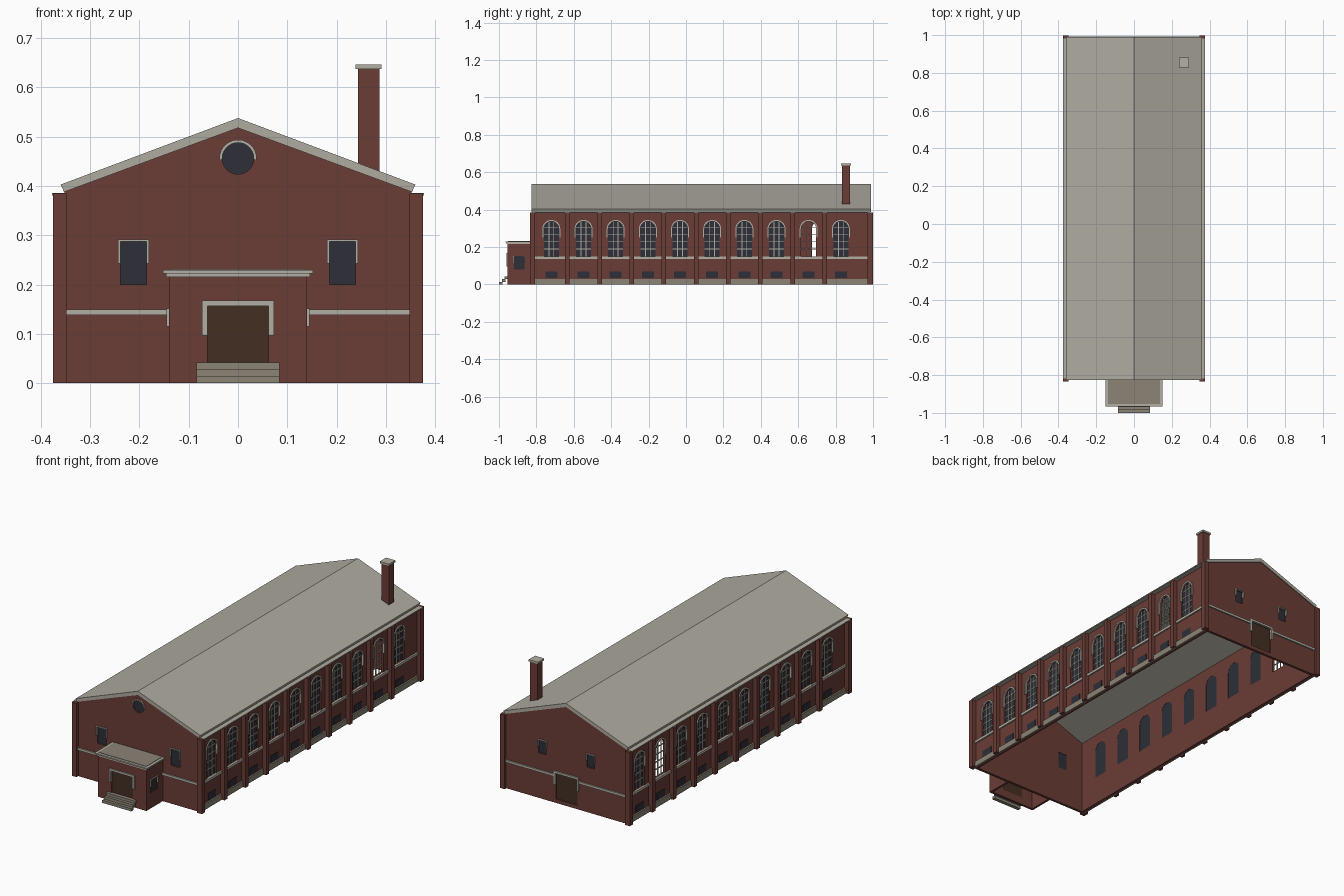
import bpy, bmesh
from math import sin, cos, pi
from mathutils import Matrix

cube = bpy.data.objects.get("Cube")
if cube:
    bpy.data.objects.remove(cube)


def material(name, rgb):
    m = bpy.data.materials.new(name)
    m.use_nodes = True
    m.diffuse_color = (*rgb, 1)
    m.node_tree.nodes["Principled BSDF"].inputs["Base Color"].default_value = (*rgb, 1)
    return m


BRICK = material("brick", (0.145, 0.046, 0.036))
STONE = material("pale stone", (0.45, 0.43, 0.37))
ROOF = material("roof grey", (0.43, 0.41, 0.355))
GLASS = material("dark glass", (0.026, 0.028, 0.040))
DOOR = material("door brown", (0.056, 0.028, 0.016))
CONCRETE = material("concrete", (0.26, 0.23, 0.18))

# Facade frames: u runs to the right, v up, w outward from the hall centre
YC, END, SIDE = 0.0825, 0.9025, 0.352


def facade(degrees):
    return (Matrix.Translation((0, YC, 0)) @ Matrix.Rotation(degrees * pi / 180, 4, "Z")
            @ Matrix.Rotation(pi / 2, 4, "X"))


FRONT, RIGHT, BACK, LEFT = [facade(a) for a in (0, 90, 180, -90)]


def panel(name, loops, w0, w1, mat, frame):
    """Extrude closed outlines (inner ones become holes) from w0 to w1."""
    curve = bpy.data.curves.new(name, "CURVE")
    curve.dimensions = "2D"
    curve.fill_mode = "BOTH"
    curve.extrude = (w1 - w0) / 2
    for loop in loops:
        s = curve.splines.new("POLY")
        s.points.add(len(loop) - 1)
        for p, (u, v) in zip(s.points, loop):
            p.co = (u, v, 0, 1)
        s.use_cyclic_u = True
    tmp = bpy.data.objects.new(name, curve)
    bpy.context.scene.collection.objects.link(tmp)
    deps = bpy.context.evaluated_depsgraph_get()
    mesh = bpy.data.meshes.new_from_object(tmp.evaluated_get(deps))
    bpy.data.objects.remove(tmp)
    mesh.transform(frame @ Matrix.Translation((0, 0, (w0 + w1) / 2)))
    bm = bmesh.new()
    bm.from_mesh(mesh)
    bmesh.ops.remove_doubles(bm, verts=bm.verts, dist=1e-5)
    bmesh.ops.recalc_face_normals(bm, faces=bm.faces)
    for f in bm.faces:
        f.smooth = False
    bm.to_mesh(mesh)
    bm.free()
    mesh.materials.clear()
    mesh.materials.append(mat)
    ob = bpy.data.objects.new(name, mesh)
    bpy.context.scene.collection.objects.link(ob)
    return ob


def rect(u0, u1, v0, v1):
    return [(u0, v0), (u1, v0), (u1, v1), (u0, v1)]


def arc(u, v, r, n=14, turn=pi):
    return [(u + r * cos(turn * i / n), v + r * sin(turn * i / n)) for i in range(n + 1)]


def arched(u, r, v0, spring):
    return [(u - r, v0), (u + r, v0)] + arc(u, spring, r)


def arch_band(u, r0, r1, v0, spring):
    inner = [(u + r0, v0)] + arc(u, spring, r0) + [(u - r0, v0)]
    outer = [(u + r1, v0)] + arc(u, spring, r1) + [(u - r1, v0)]
    return outer + inner[::-1]


def hood(u0, u1, low, top, t):
    """Square surround: two short legs and a lintel around an opening."""
    return [(u0 - t, low), (u0, low), (u0, top), (u1, top), (u1, low),
            (u1 + t, low), (u1 + t, top + t), (u0 - t, top + t)]


# Long side walls; the left wall is the right one turned half round
BAY, FIRST, SPRING, SILL, HALF = 0.172, -0.8025, 0.297, 0.15, 0.04
bays = [FIRST + BAY * i for i in range(10)]
piers = [u + BAY / 2 for u in bays[:-1]]
for side, frame in (("right", RIGHT), ("left", LEFT)):
    open_bay = 8 if side == "right" else 1
    holes = [arched(u, HALF, SILL, SPRING) for u in bays]
    panel(side + "_wall", [rect(-END, END, 0, 0.392)] + holes, 0.338, SIDE, BRICK, frame)
    panel(side + "_window_glass", [h for i, h in enumerate(holes) if i != open_bay],
          0.339, 0.344, GLASS, frame)
    panel(side + "_upright_bars",
          [rect(u + d - 0.002, u + d + 0.002, SILL, 0.334) for u in bays for d in (-0.013, 0.013)],
          0.343, 0.348, STONE, frame)
    panel(side + "_cross_bars",
          [rect(u - HALF, u + HALF, v - 0.002, v + 0.002)
           for u in bays for v in (0.19, 0.228, 0.266, 0.303)], 0.342, 0.347, STONE, frame)
    panel(side + "_window_arches", [arch_band(u, HALF, 0.048, 0.25, SPRING) for u in bays],
          0.35, 0.357, STONE, frame)
    panel(side + "_string_course", [rect(-0.89, 0.89, 0.137, 0.15)], 0.35, 0.36, STONE, frame)
    panel(side + "_plinth", [rect(-0.89, 0.89, 0, 0.03)], 0.35, 0.36, CONCRETE, frame)
    panel(side + "_basement_windows", [rect(u - 0.032, u + 0.032, 0.034, 0.069) for u in bays],
          0.35, 0.355, GLASS, frame)
    panel(side + "_piers", [rect(u - 0.012, u + 0.012, 0, 0.382) for u in piers],
          0.35, 0.375, BRICK, frame)
    panel(side + "_eave", [rect(-0.9, 0.9, 0.381, 0.386)], 0.345, 0.377, ROOF, frame)

# Gable end walls
gable = [(-SIDE, 0), (SIDE, 0), (SIDE, 0.392), (0, 0.52), (-SIDE, 0.392)]
front_windows = [(-0.238, -0.186), (0.186, 0.238)]
back_windows = [(-0.162, -0.118), (0.118, 0.162)]
round_hole = arc(0, 0.456, 0.032, 28, 2 * pi)[:-1]
ends = (("front", FRONT, front_windows, 0.2, 0.287, 0.243, 0.14),
        ("back", BACK, back_windows, 0.235, 0.303, 0.27, 0.062))
for end, frame, windows, low, top, leg, gap in ends:
    holes = [rect(a, b, low, top) for a, b in windows]
    holes.append(round_hole if end == "front" else rect(-0.062, 0.062, 0.02, 0.157))
    panel(end + "_gable_wall", [gable] + holes, END - 0.014, END, BRICK, frame)
    glass = holes if end == "front" else holes[:-1]
    panel(end + "_window_glass", glass, END - 0.012, END - 0.006, GLASS, frame)
    panel(end + "_window_hoods", [hood(a, b, leg, top, 0.005) for a, b in windows],
          END - 0.002, END + 0.006, STONE, frame)
    panel(end + "_string_course", [rect(-0.35, -gap, 0.138, 0.15), rect(gap, 0.35, 0.138, 0.15)],
          END - 0.002, END + 0.007, STONE, frame)
    panel(end + "_corner_piers", [rect(-0.375, -0.348, 0, 0.385), rect(0.348, 0.375, 0, 0.385)],
          END - 0.014, END + 0.014, BRICK, frame)
panel("round_window_arch", [arch_band(0, 0.032, 0.038, 0.453, 0.456)],
      END - 0.002, END + 0.006, STONE, FRONT)
panel("back_door", [rect(-0.062, 0.062, 0.02, 0.157)], END - 0.012, END - 0.005, DOOR, BACK)
panel("back_door_hood", [hood(-0.062, 0.062, 0.097, 0.157, 0.011)],
      END - 0.002, END + 0.008, STONE, BACK)

# Pitched roof
panel("roof", [[(-0.353, 0.388), (-0.36, 0.403), (0, 0.538), (0.36, 0.403), (0.353, 0.388),
                (0, 0.518)]], -0.9075, 0.9075, ROOF, FRONT)

# Chimney
chimney_y = YC - 0.855
panel("chimney", [rect(0.243, 0.287, 0.43, 0.638)], chimney_y - 0.021, chimney_y + 0.021,
      BRICK, FRONT)
panel("chimney_cap", [rect(0.238, 0.291, 0.637, 0.647)], chimney_y - 0.026, chimney_y + 0.026,
      STONE, FRONT)

# Entrance porch
PORCH = 1.0375
door = rect(-0.062, 0.062, 0.04, 0.157)
panel("porch_front_wall", [rect(-0.14, 0.14, 0, 0.218), door], PORCH - 0.012, PORCH, BRICK, FRONT)
panel("front_door", [door], PORCH - 0.011, PORCH - 0.004, DOOR, FRONT)
panel("front_door_hood", [hood(-0.062, 0.062, 0.097, 0.157, 0.011)],
      PORCH - 0.002, PORCH + 0.006, STONE, FRONT)
for side, frame, s in (("right", RIGHT, 1), ("left", LEFT, -1)):
    a, b = sorted((-1.003 * s, -0.947 * s))
    wall = rect(*sorted((-(PORCH - 0.012) * s, -END * s)), 0, 0.218)
    panel(side + "_porch_wall", [wall, rect(a, b, 0.08, 0.148)], 0.128, 0.14, BRICK, frame)
    panel(side + "_porch_glass", [rect(a, b, 0.08, 0.148)], 0.13, 0.135, GLASS, frame)
    panel(side + "_porch_hood", [hood(a, b, 0.115, 0.148, 0.004)], 0.138, 0.145, STONE, frame)
panel("porch_lower_cornice", [rect(-0.146, 0.146, 0.215, 0.223)], END, PORCH + 0.005, STONE, FRONT)
panel("porch_upper_cornice", [rect(-0.152, 0.152, 0.223, 0.23)], END, PORCH + 0.011, STONE, FRONT)
panel("porch_roof", [rect(-0.138, 0.138, 0.228, 0.232)], END, PORCH - 0.002, CONCRETE, FRONT)

# Entrance steps
for i in range(3):
    nose = PORCH + 0.045 - 0.015 * i
    panel(f"step_{i + 1}", [rect(-0.084, 0.084, 0.014 * i, 0.014 * (i + 1))],
          nose - 0.019, nose, CONCRETE, FRONT)
